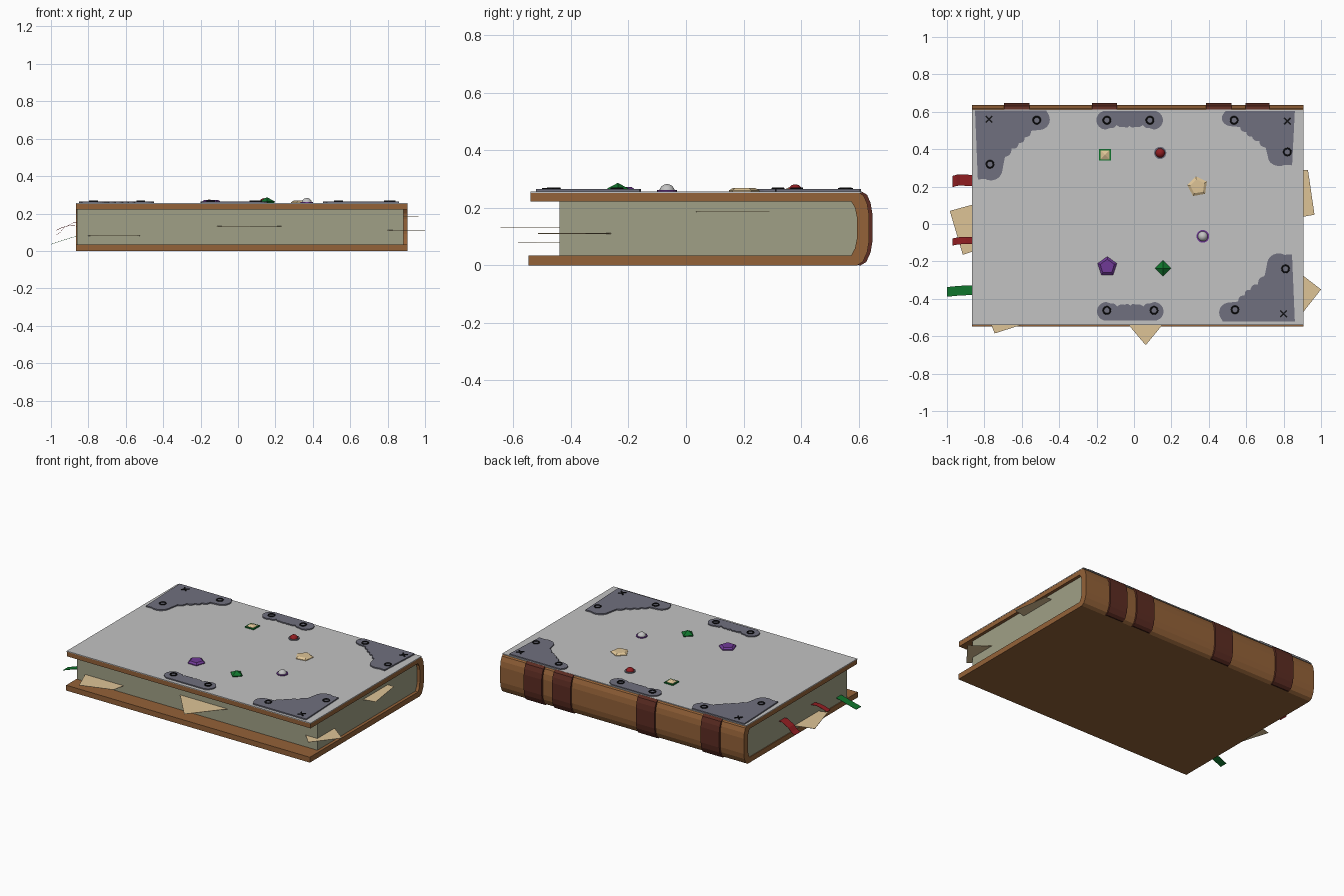
import bpy, bmesh, math
from mathutils import Vector

if "Cube" in bpy.data.objects:
    bpy.data.objects.remove(bpy.data.objects["Cube"])


def material(name, r, g, b):
    m = bpy.data.materials.new(name)
    lin = [((c / 255 + 0.055) / 1.055) ** 2.4 for c in (r, g, b)]
    m.diffuse_color = (*lin, 1)
    m.use_nodes = True
    m.node_tree.nodes["Principled BSDF"].inputs["Base Color"].default_value = m.diffuse_color
    return m


BROWN = material("leather brown", 148, 98, 56)
GREY = material("cover grey", 194, 194, 194)
PAGES = material("page block", 160, 160, 134)
SLATE = material("slate metal", 112, 112, 126)
BLACK = material("rivet black", 20, 20, 22)
DARK = material("dark red brown", 92, 44, 34)
PARCH = material("parchment", 222, 196, 150)
RED = material("ribbon red", 146, 30, 34)
GREEN = material("emerald green", 16, 116, 44)
PURPLE = material("amethyst purple", 112, 58, 150)
TOP = 0.257


def loft(name, loops, mat, smooth=False):
    """Solid through equal-length loops of points, capped at both ends."""
    bm = bmesh.new()
    rings = [[bm.verts.new(p) for p in loop] for loop in loops]
    n = len(rings[0])
    for a, b in zip(rings, rings[1:]):
        for i in range(n):
            bm.faces.new((a[i], a[(i + 1) % n], b[(i + 1) % n], b[i]))
    bm.faces.new(rings[0][::-1])
    bm.faces.new(rings[-1])
    bmesh.ops.recalc_face_normals(bm, faces=bm.faces)
    me = bpy.data.meshes.new(name)
    bm.to_mesh(me)
    bm.free()
    me.materials.append(mat)
    ob = bpy.data.objects.new(name, me)
    bpy.context.collection.objects.link(ob)
    if smooth:
        bpy.ops.object.select_all(action='DESELECT')
        ob.select_set(True)
        bpy.context.view_layer.objects.active = ob
        bpy.ops.object.shade_smooth_by_angle()
    return ob


def extrude_x(name, profile, x0, x1, mat):
    return loft(name, [[(x, y, z) for y, z in profile] for x in (x0, x1)], mat)


def plate(name, outline, z0, z1, mat):
    return loft(name, [[(x, y, z) for x, y in outline] for z in (z0, z1)], mat)


def finish(name, mat, smooth=False):
    ob = bpy.context.object
    ob.name = name
    ob.data.materials.append(mat)
    if smooth:
        bpy.ops.object.shade_smooth_by_angle()


# --- Wraparound cover, page block, top panel
outer = [(0.595, 0.0), (0.615, 0.012), (0.63, 0.045), (0.636, 0.08),
         (0.636, 0.18), (0.63, 0.215), (0.618, 0.243), (0.6, 0.254)]
inner = [(0.575, 0.222), (0.588, 0.2), (0.594, 0.17),
         (0.594, 0.09), (0.588, 0.06), (0.575, 0.035)]
extrude_x("cover", [(-0.547, 0.0)] + outer + [(-0.54, 0.254), (-0.54, 0.222)]
          + inner + [(-0.547, 0.035)], -0.865, 0.905, BROWN)
extrude_x("pages", [(-0.44, 0.034), (-0.44, 0.223)] + inner, -0.86, 0.885, PAGES)
plate("top_panel", [(-0.866, -0.541), (0.906, -0.541), (0.906, 0.612), (-0.866, 0.612)],
      0.252, TOP, GREY)

# --- Raised spine bands
band_in = [(y - 0.012, min(max(z, 0.004), 0.25)) for y, z in outer]
band_out = [(y + 0.012, 0.127 + (z - 0.127) * 1.01 + 0.001) for y, z in outer]
for i, (x0, x1) in enumerate([(-0.695, -0.56), (-0.225, -0.09), (0.385, 0.52), (0.595, 0.725)]):
    extrude_x(f"spine_band_{i}", band_out + band_in[::-1], x0, x1, DARK)


# --- Metal fittings
def scallop(pts, depth, steps=6):
    """Bulge each segment of a polyline outwards to make a scalloped edge."""
    out = []
    for p, q in zip(pts, pts[1:]):
        p, q = Vector(p), Vector(q)
        d = q - p
        nrm = Vector((d.y, -d.x)).normalized()
        for k in range(steps):
            t = k / steps
            out.append(tuple(p + d * t - nrm * (depth * math.sin(math.pi * t))))
    return out + [tuple(pts[-1])]


def arc(cx, cy, r, a0, a1, n=8):
    return [(cx + r * math.cos(math.radians(a0 + (a1 - a0) * k / n)),
             cy + r * math.sin(math.radians(a0 + (a1 - a0) * k / n))) for k in range(n + 1)]


def rivet(x, y):
    bpy.ops.mesh.primitive_torus_add(location=(x, y, 0.267), major_radius=0.019,
                                     minor_radius=0.004, major_segments=20, minor_segments=6)
    finish("rivet_ring", BLACK)


def cross(x, y):
    for s in (1, -1):
        c = 0.7071
        pts = [(x + c * (u - s * v), y + c * (s * u + v))
               for u, v in ((-.025, -.004), (.025, -.004), (.025, .004), (-.025, .004))]
        plate("corner_cross", pts, 0.264, 0.269, BLACK)


def corner(name, ox, oy, sx, sy, a, b):
    """L-shaped corner fitting growing inwards from outer corner (ox, oy)."""
    edge = scallop([(0.30, 0.11), (0.265, 0.145), (0.235, 0.175), (0.195, 0.205),
                    (0.16, 0.25)], -0.012)
    shape = ([(0.0, 0.0), (0.38, 0.0)] + arc(0.345, 0.05, 0.055, -30, 90) + edge
             + [(0.15, 0.30)] + arc(0.085, 0.313, 0.062, 10, 120) + [(0.015, 0.37)])
    plate(name, [(ox + sx * u * a / 0.4, oy + sy * v * b / 0.375) for u, v in shape],
          0.25, 0.265, SLATE)


corner("corner_back_left", -0.85, 0.608, 1, -1, 0.40, 0.375)
corner("corner_back_right", 0.86, 0.605, -1, -1, 0.39, 0.295)
corner("corner_front_right", 0.86, -0.522, -1, 1, 0.405, 0.365)


def edge_fitting(name, cx, oy, sy):
    half = ([(0.14, 0.0)] + arc(0.128, 0.05, 0.05, -50, 90)
            + scallop([(0.105, 0.092), (0.07, 0.075), (0.03, 0.085), (0.0, 0.08)], -0.007)[:-1])
    shape = half + [(0, 0.08)] + [(-u, v) for u, v in half[::-1]]
    plate(name, [(cx + u, oy + sy * v) for u, v in shape], 0.25, 0.264, SLATE)


edge_fitting("edge_fitting_back", -0.023, 0.605, -1)
edge_fitting("edge_fitting_front", -0.02, -0.517, 1)
for x, y in [(-.52, .555), (-.77, .32), (.535, .555), (.82, .385), (.54, -.458), (.81, -.24),
             (-.145, .555), (.085, .555), (-.145, -.462), (.107, -.462)]:
    rivet(x, y)
for x, y in [(-.775, .56), (.82, .55), (.80, -.48)]:
    cross(x, y)


# --- Gems
def gem(name, x, y, n, rings, mat, rot=90):
    """Faceted stone from (radius, height) rings."""
    loft(name, [[(x + r * math.cos(math.radians(rot) + math.tau * i / n),
                  y + r * math.sin(math.radians(rot) + math.tau * i / n), z)
                 for i in range(n)] for r, z in rings], mat)


def dome(name, x, y, z, r, mat):
    bpy.ops.mesh.primitive_uv_sphere_add(location=(x, y, z), radius=r, segments=20, ring_count=12)
    finish(name, mat, True)


gem("square_setting", -.155, .37, 4, [(.045, .25), (.045, .264)], GREEN, 45)
gem("square_stone", -.155, .37, 4, [(.034, .26), (.034, .266), (.002, .276)], PARCH, 45)
gem("red_setting", .14, .38, 20, [(.033, .25), (.033, .262)], SLATE)
dome("red_stone", .14, .38, .256, .026, RED)
gem("cream_stone", .34, .20, 5, [(.056, .25), (.056, .261), (.04, .27)], PARCH, 100)
gem("purple_stone", -.143, -.228, 5, [(.054, .25), (.054, .262), (.04, .272)], PURPLE)
gem("green_stone", .155, -.237, 4, [(.034, .25), (.043, .264), (.002, .286)], GREEN)
gem("pearl_setting", .368, -.066, 20, [(.034, .25), (.034, .262)], PURPLE)
dome("pearl", .368, -.066, .256, .027, GREY)

# --- Loose parchment sheets sticking out of the pages
sheets = [
    ([(-.13, -.42), (.06, -.645), (.065, -.645), (.25, -.42)], .13),
    ([(-.81, -.42), (-.745, -.585), (-.54, -.52), (-.52, -.42)], .08),
    ([(.80, -.25), (.87, -.25), (1.0, -.35), (.87, -.515), (.80, -.44)], .11),
    ([(.86, .29), (.93, .29), (.965, .05), (.86, .03)], .185),
    ([(-.84, .11), (-.985, .07), (-.915, -.165), (-.84, -.14)], .06),
]
for i, (pts, z) in enumerate(sheets):
    plate(f"loose_sheet_{i}", pts, z, z + 0.002, PARCH)


# --- Ribbon bookmarks drooping from the left end
def ribbon(name, y, w, path, mat):
    loft(name, [[(x, y + s * w / 2 + dy, z + t) for s, t in
                 ((-1, 0), (1, 0), (1, .002), (-1, .002))] for x, dy, z in path], mat)


ribbon("red_ribbon_back", .233, .06,
       [(-.84, 0, .15), (-.88, 0, .15), (-.93, .003, .125), (-.95, 0, .10), (-.97, -.006, .085)], RED)
ribbon("red_ribbon_front", -.09, .038,
       [(-.84, 0, .13), (-.90, .002, .135), (-.94, 0, .125), (-.97, -.006, .11)], RED)
ribbon("green_ribbon", -.357, .052,
       [(-.84, 0, .08), (-.88, .003, .073), (-.94, 0, .055), (-1.0, -.006, .035)], GREEN)
